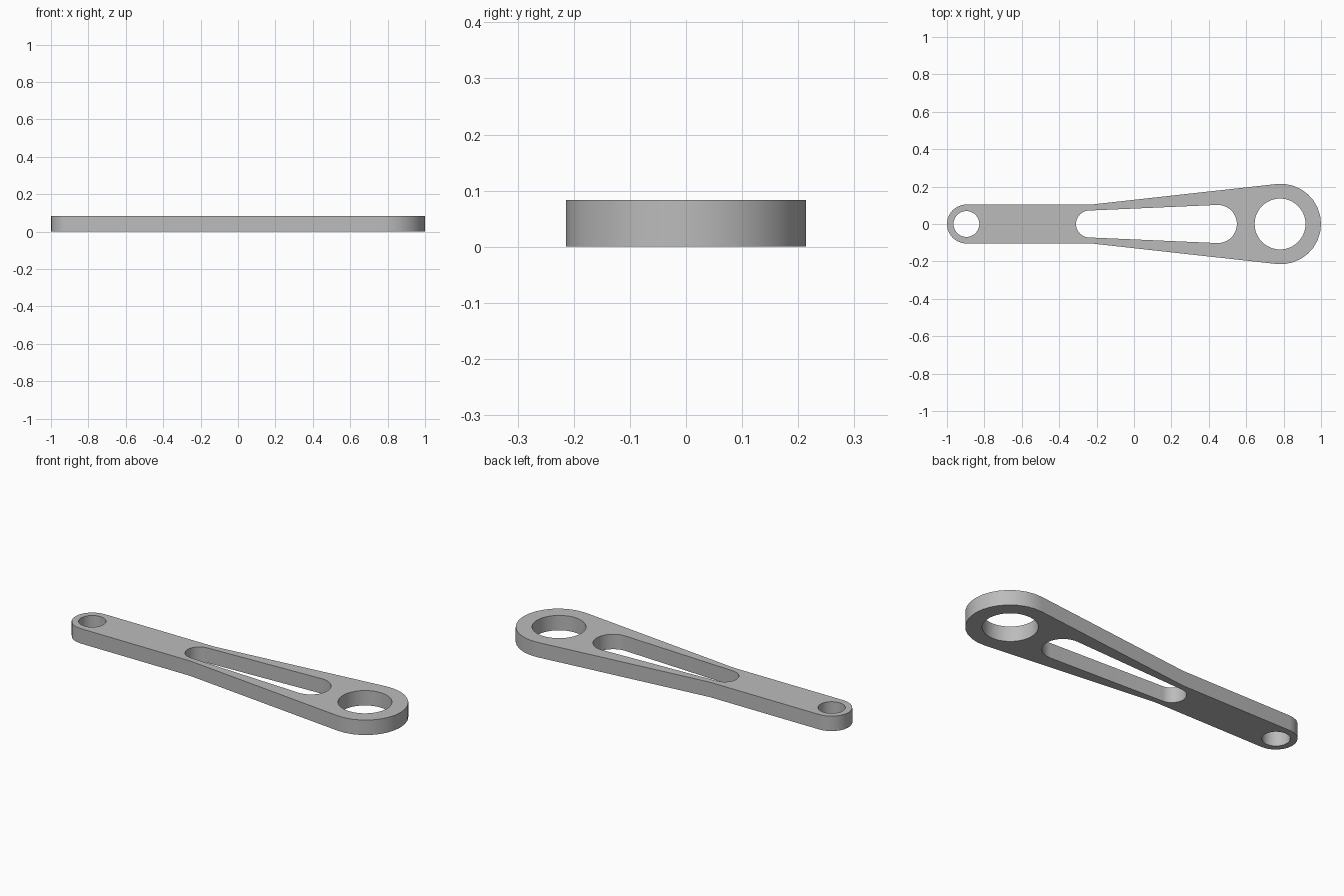
import bpy
import bmesh
from math import sin, cos, radians

cube = bpy.data.objects.get("Cube")
if cube:
    bpy.data.objects.remove(cube, do_unlink=True)

HEIGHT = 0.083


def arc(cx, r, start, end, steps):
    """Points on an arc centred on the x axis, angles in degrees."""
    angles = [radians(start + (end - start) * i / steps) for i in range(steps + 1)]
    return [(cx + r * cos(a), r * sin(a)) for a in angles]


def circle(cx, r, steps=48):
    return arc(cx, r, 0, 360, steps)[:-1]


# Outer outline: narrow rounded end, straight neck, tapered body, wide rounded end
outline = (arc(0.785, 0.215, -96, 96, 16) + [(-0.22, 0.105)]
           + arc(-0.895, 0.105, 90, 270, 12) + [(-0.22, -0.105)])

# Openings: tapered slot and two bores
slot = arc(0.448, 0.102, -93, 93, 24) + arc(-0.238, 0.072, 93, 267, 24)
loops = [outline, slot, circle(-0.896, 0.069), circle(0.781, 0.136)]

# Filled flat profile extruded to a plate
curve = bpy.data.curves.new("arm_profile", "CURVE")
curve.dimensions = "2D"
curve.fill_mode = "BOTH"
curve.extrude = HEIGHT / 2
for points in loops:
    spline = curve.splines.new("POLY")
    spline.points.add(len(points) - 1)
    for point, (x, y) in zip(spline.points, points):
        point.co = (x, y, 0, 1)
    spline.use_cyclic_u = True

arm = bpy.data.objects.new("lever_arm", curve)
bpy.context.collection.objects.link(arm)
bpy.ops.object.select_all(action="DESELECT")
arm.select_set(True)
bpy.context.view_layer.objects.active = arm
bpy.ops.object.convert(target="MESH")
arm = bpy.context.object

# Weld the caps to the walls and stand the plate on the ground
bm = bmesh.new()
bm.from_mesh(arm.data)
bmesh.ops.remove_doubles(bm, verts=bm.verts, dist=0.0001)
bmesh.ops.translate(bm, verts=bm.verts, vec=(0, 0, HEIGHT / 2))
bmesh.ops.recalc_face_normals(bm, faces=bm.faces)
bmesh.ops.dissolve_limit(bm, angle_limit=0.001, verts=bm.verts, edges=bm.edges)
bmesh.ops.triangulate(bm, faces=[f for f in bm.faces if len(f.verts) > 4])
bm.to_mesh(arm.data)
bm.free()

# Plain grey metal
grey = bpy.data.materials.new("grey metal")
grey.use_nodes = True
color = (0.5, 0.5, 0.5, 1)
grey.diffuse_color = color
grey.node_tree.nodes["Principled BSDF"].inputs["Base Color"].default_value = color
arm.data.materials.clear()
arm.data.materials.append(grey)

bpy.ops.object.shade_smooth_by_angle(angle=radians(30))
arm.name = "lever_arm"
